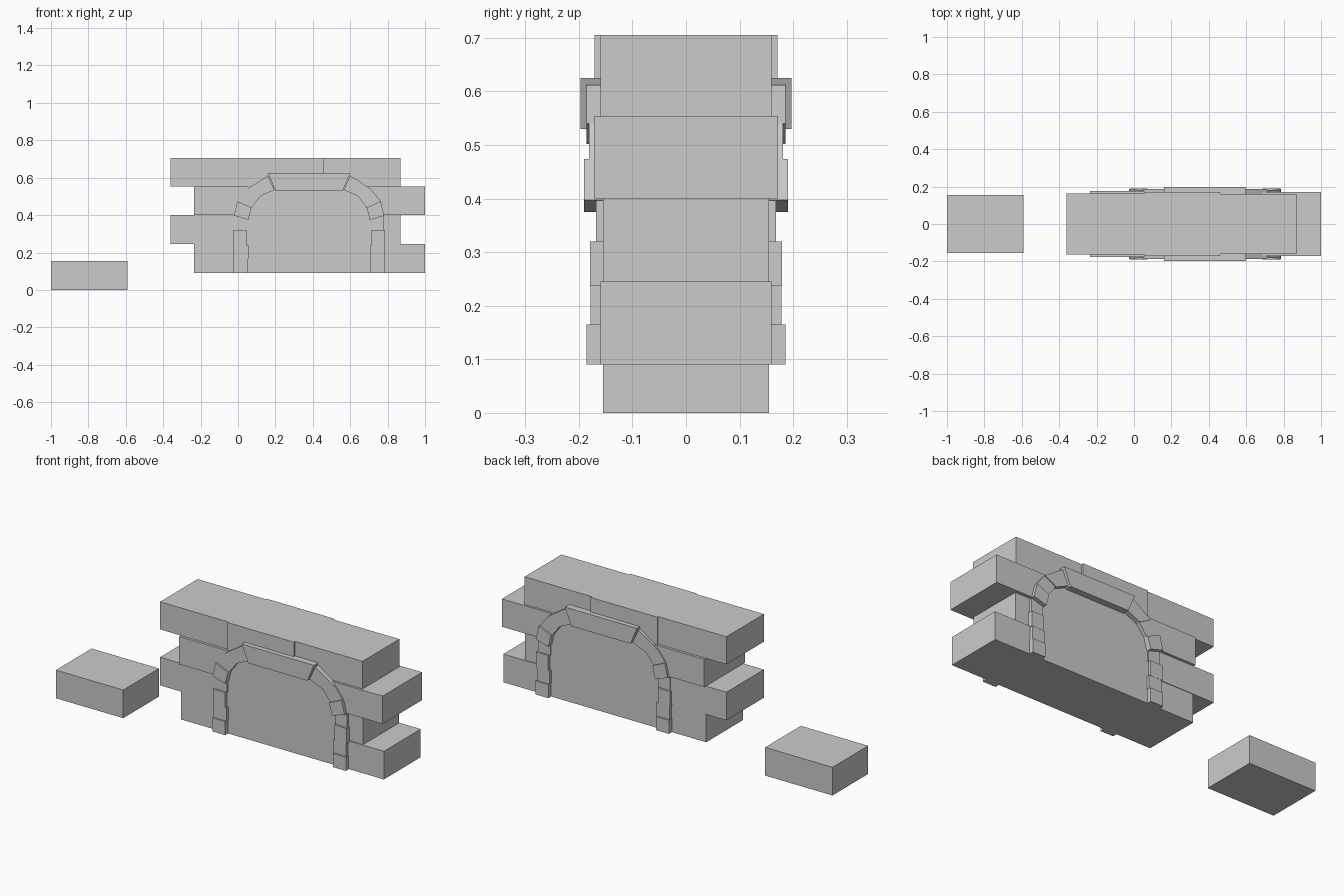
import bpy, bmesh

if "Cube" in bpy.data.objects:
    bpy.data.objects.remove(bpy.data.objects["Cube"])

ARCH_X = 0.38   # centre line of the doorway


def prism(name, outline, half):
    """Extrude an x-z outline through the wall thickness, from -half to +half in y."""
    bm = bmesh.new()
    front = bm.faces.new([bm.verts.new((x, -half, z)) for x, z in outline])
    moved = bmesh.ops.extrude_face_region(bm, geom=[front])["geom"]
    bmesh.ops.translate(bm, vec=(0, 2 * half, 0),
                        verts=[v for v in moved if isinstance(v, bmesh.types.BMVert)])
    bmesh.ops.recalc_face_normals(bm, faces=bm.faces)
    me = bpy.data.meshes.new(name)
    bm.to_mesh(me)
    bm.free()
    ob = bpy.data.objects.new(name, me)
    bpy.context.collection.objects.link(ob)


def block(name, x0, x1, z0, z1, half):
    prism(name, [(x0, z0), (x1, z0), (x1, z1), (x0, z1)], half)


def pair(name, outline, half):
    """Outline on the right of the arch and its mirror on the left."""
    prism(name + "_right", outline, half)
    prism(name + "_left", [(2 * ARCH_X - x, z) for x, z in outline], half)


# Loose brick standing apart on the ground
block("loose_brick", -1.0, -0.59, 0.0, 0.155, 0.155)

# Lower two courses
block("course_1", -0.235, 1.0, 0.09, 0.245, 0.16)
block("course_2_left", -0.36, -0.01, 0.245, 0.40, 0.163)
block("course_2_right", -0.01, 0.87, 0.245, 0.40, 0.155)

# Third course: bricks cut to follow the arch
prism("course_3_right", [(0.75, 0.40), (1.0, 0.40), (1.0, 0.553), (0.64, 0.553),
                         (0.68, 0.52), (0.725, 0.46)], 0.172)
prism("course_3_left", [(-0.235, 0.40), (0.01, 0.40), (0.035, 0.46), (0.08, 0.52),
                        (0.12, 0.553), (-0.235, 0.553)], 0.177)

# Top course of three bricks
block("course_4_left", -0.36, 0.055, 0.553, 0.705, 0.163)
block("course_4_middle", 0.055, 0.46, 0.553, 0.705, 0.171)
block("course_4_right", 0.46, 0.87, 0.553, 0.705, 0.16)

# Filled doorway
half_door = [(0.75, 0.09), (0.75, 0.40), (0.725, 0.46), (0.68, 0.52), (0.64, 0.555)]
prism("door_infill", half_door + [(2 * ARCH_X - x, z) for x, z in reversed(half_door)], 0.161)

# Jamb stones
for i, (x0, x1, z0, z1, half) in enumerate([
        (0.708, 0.786, 0.09, 0.165, 0.186),
        (0.705, 0.783, 0.165, 0.237, 0.178),
        (0.714, 0.787, 0.237, 0.32, 0.179),
        (0.708, 0.780, 0.32, 0.40, 0.168)]):
    pair(f"jamb_stone_{i + 1}", [(x0, z0), (x1, z0), (x1, z1), (x0, z1)], half)

# Arch stones between inner and outer curve
inner = [(0.705, 0.375), (0.688, 0.44), (0.64, 0.502), (0.565, 0.535)]
outer = [(0.782, 0.397), (0.763, 0.474), (0.71, 0.54), (0.60, 0.612)]
for i, half in enumerate([0.19, 0.181, 0.186]):
    pair(f"arch_stone_{i + 1}", [inner[i], outer[i], outer[i + 1], inner[i + 1]], half)

# Wide lintel keystone
prism("keystone", [(0.20, 0.53), (0.56, 0.53), (0.60, 0.625), (0.16, 0.625)], 0.197)
